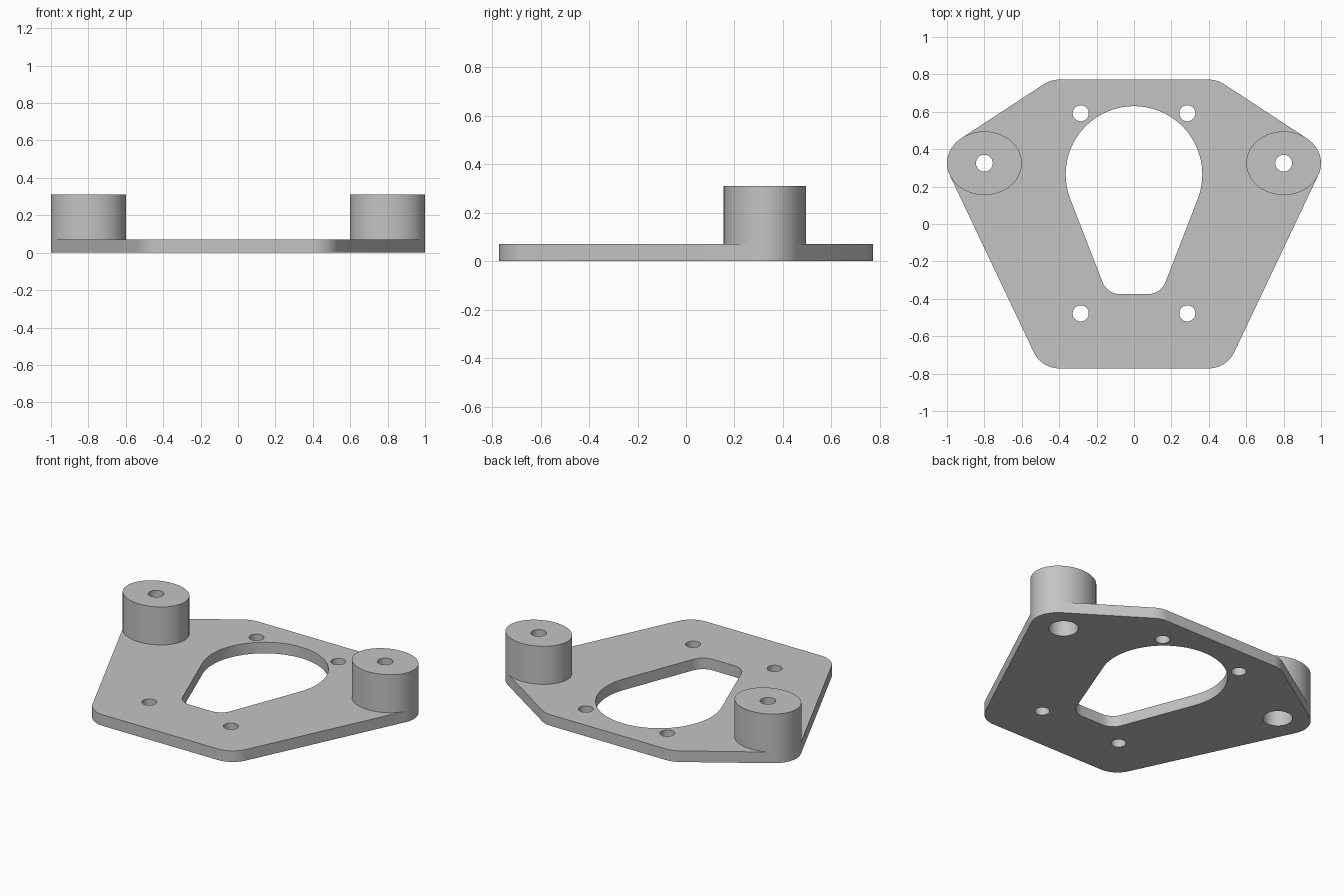
import bpy
import bmesh
from math import cos, sin, tau, radians
from mathutils import Vector
from mathutils.geometry import convex_hull_2d

if "Cube" in bpy.data.objects:
    bpy.data.objects.remove(bpy.data.objects["Cube"])

PLATE_TOP, BOSS_TOP, BORE_TOP = 0.07, 0.31, 0.20
BOSS_X, BOSS_Y = 0.80, 0.325

grey = bpy.data.materials.new("plain grey")
grey.use_nodes = True
colour = (0.55, 0.55, 0.55, 1)
grey.diffuse_color = colour
grey.node_tree.nodes["Principled BSDF"].inputs["Base Color"].default_value = colour


def ellipse(x, y, rx, ry=None, steps=72):
    ry = ry or rx
    return [Vector((x + rx * cos(tau * i / steps), y + ry * sin(tau * i / steps)))
            for i in range(steps)]


def hull(*outlines):
    """Outline of a belt stretched around several rounds."""
    points = [p for outline in outlines for p in outline]
    return [points[i] for i in convex_hull_2d(points)]


def prism(name, outline, z0, z1):
    bm = bmesh.new()
    face = bm.faces.new([bm.verts.new((p.x, p.y, z0)) for p in outline])
    top = bmesh.ops.extrude_face_region(bm, geom=[face])["geom"]
    moved = [v for v in top if isinstance(v, bmesh.types.BMVert)]
    bmesh.ops.translate(bm, verts=moved, vec=(0, 0, z1 - z0))
    bmesh.ops.recalc_face_normals(bm, faces=bm.faces)
    mesh = bpy.data.meshes.new(name)
    bm.to_mesh(mesh)
    bm.free()
    mesh.materials.append(grey)
    obj = bpy.data.objects.new(name, mesh)
    bpy.context.collection.objects.link(obj)
    return obj


def cut(obj, outline, z0, z1):
    cutter = prism("cutter", outline, z0, z1)
    cutter.hide_render = True
    mod = obj.modifiers.new("cut", "BOOLEAN")
    mod.operation, mod.solver, mod.object = "DIFFERENCE", "EXACT", cutter
    bpy.context.view_layer.objects.active = obj
    bpy.ops.object.modifier_apply(modifier=mod.name)
    bpy.data.objects.remove(cutter)


def smooth(obj):
    bpy.ops.object.select_all(action="DESELECT")
    obj.select_set(True)
    bpy.context.view_layer.objects.active = obj
    bpy.ops.object.shade_smooth_by_angle(angle=radians(30))


# Base plate, stretched around the two bosses and four rounded corners
rounds = []
for side in (-1, 1):
    rounds += [ellipse(side * BOSS_X, BOSS_Y, 0.20, 0.17),
               ellipse(side * 0.40, 0.622, 0.15),
               ellipse(side * 0.40, -0.622, 0.15)]
plate = prism("base_plate", hull(*rounds), 0, PLATE_TOP)

# Keyhole-shaped centre opening
opening = hull(ellipse(0, 0.265, 0.365, steps=120),
               ellipse(-0.075, -0.275, 0.10), ellipse(0.075, -0.275, 0.10))
cut(plate, opening, -0.1, 0.2)

for side, word in ((-1, "right"), (1, "left")):
    # Small mounting holes and the wide bore under each boss
    for y in (0.592, -0.478):
        cut(plate, ellipse(side * 0.285, y, 0.043, steps=40), -0.1, 0.2)
    wide = ellipse(side * BOSS_X, BOSS_Y, 0.085, steps=48)
    cut(plate, wide, -0.1, 0.2)

    # Oval boss with a stepped bore
    boss = prism(word + "_boss", ellipse(side * BOSS_X, BOSS_Y, 0.20, 0.17),
                 PLATE_TOP, BOSS_TOP)
    cut(boss, wide, 0, BORE_TOP)
    cut(boss, ellipse(side * BOSS_X, BOSS_Y, 0.045, steps=40), 0.1, 0.5)
    smooth(boss)

smooth(plate)
